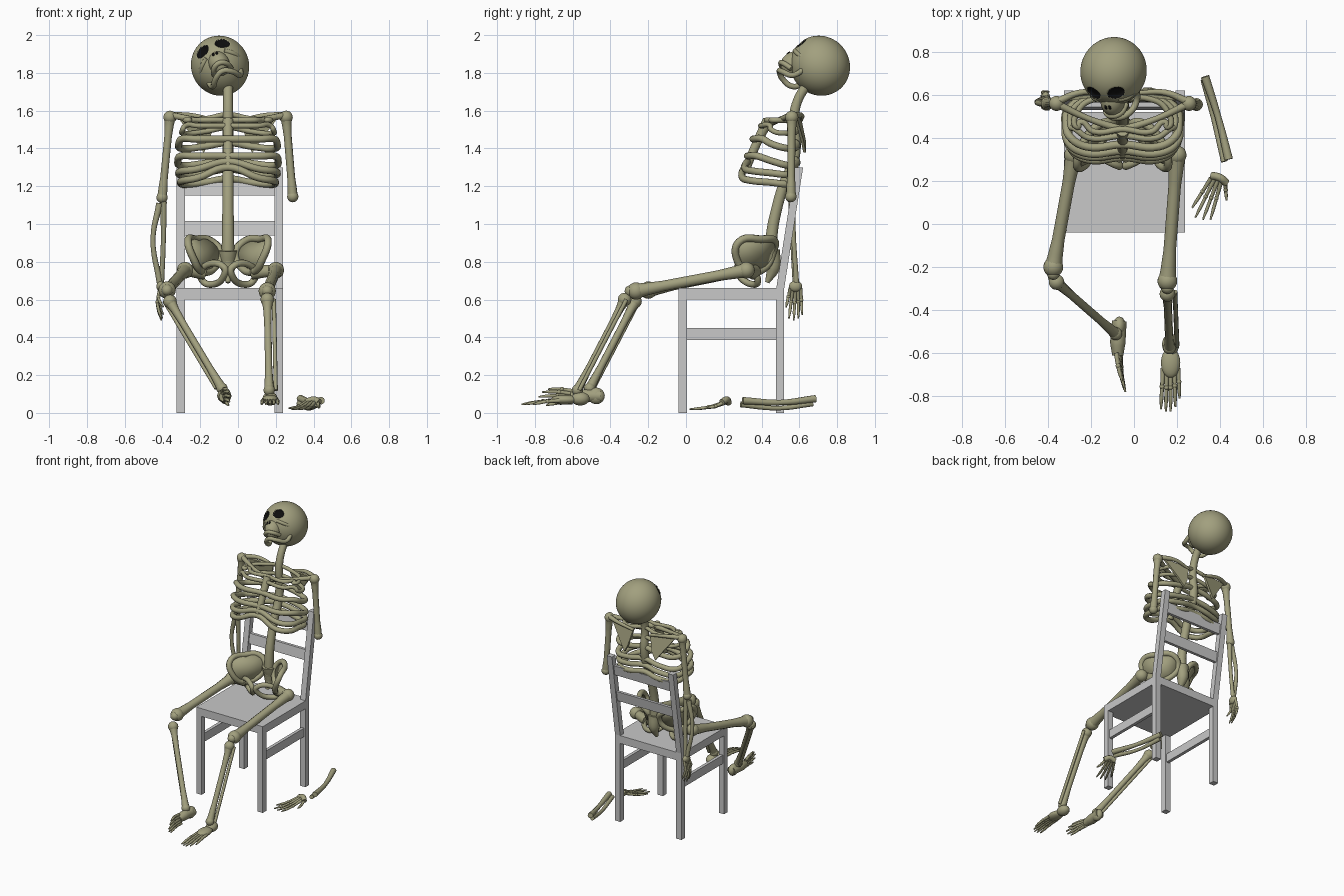
import bpy, bmesh, math
from mathutils import Vector, Matrix

cube = bpy.data.objects.get("Cube")
if cube:
    bpy.data.objects.remove(cube)


def material(name, rgb):
    mat = bpy.data.materials.new(name)
    mat.use_nodes = True
    mat.diffuse_color = (*rgb, 1)
    mat.node_tree.nodes["Principled BSDF"].inputs["Base Color"].default_value = (*rgb, 1)
    return mat


BONE = material("old bone", (.36, .35, .21))
GREY = material("chair grey", (.58, .58, .58))
BLACK = material("socket black", (.004, .004, .004))
MID = -.053  # body centre line


def add(name, mesh, mat, smooth=True):
    mesh.materials.clear()
    mesh.materials.append(mat)
    for poly in mesh.polygons:
        poly.use_smooth = smooth
        poly.material_index = 0
    ob = bpy.data.objects.new(name, mesh)
    bpy.context.scene.collection.objects.link(ob)
    return ob


def from_bmesh(name, bm, mat, smooth=True):
    bmesh.ops.recalc_face_normals(bm, faces=bm.faces)
    mesh = bpy.data.meshes.new(name)
    bm.to_mesh(mesh)
    bm.free()
    return add(name, mesh, mat, smooth)


def tube(name, points, radius, cyclic=False, mat=BONE):
    """Round tube through points; radius is one number or one per point."""
    radii = radius if isinstance(radius, (list, tuple)) else [radius] * len(points)
    curve = bpy.data.curves.new(name, 'CURVE')
    curve.dimensions = '3D'
    curve.bevel_depth = 1
    curve.bevel_resolution = 3
    curve.resolution_u = 6
    curve.use_fill_caps = True
    spline = curve.splines.new('BEZIER')
    spline.bezier_points.add(len(points) - 1)
    spline.use_cyclic_u = cyclic
    for bp, p, r in zip(spline.bezier_points, points, radii):
        bp.co, bp.radius = p, r
        bp.handle_left_type = bp.handle_right_type = 'AUTO'
    temp = bpy.data.objects.new(name + " path", curve)
    bpy.context.scene.collection.objects.link(temp)
    graph = bpy.context.evaluated_depsgraph_get()
    mesh = bpy.data.meshes.new_from_object(temp.evaluated_get(graph))
    bpy.data.objects.remove(temp)
    return add(name, mesh, mat)


def blob(name, centre, scale, frame=Matrix(), mat=BONE, detail=3):
    bm = bmesh.new()
    size = scale if isinstance(scale, tuple) else (scale,) * 3
    place = frame @ Matrix.Translation(centre) @ Matrix.Diagonal((*size, 1))
    bmesh.ops.create_icosphere(bm, subdivisions=detail, radius=1, matrix=place)
    return from_bmesh(name, bm, mat)


def bone(name, a, b, r, knob_a, knob_b):
    """Long bone: thin shaft flaring into a rounded joint at each end."""
    a, b = Vector(a), Vector(b)
    stops = (0, .1, .25, .75, .9, 1)
    tube(name, [a.lerp(b, t) for t in stops], [knob_a * .9, r * 1.2, r, r, r * 1.2, knob_b * .9])
    blob(name + "_upper_joint", a, knob_a)
    blob(name + "_lower_joint", b, knob_b)


def digits(name, root, tips, bend, across, r):
    """Fan of fingers or toes; across spreads the bases, bend arches them."""
    root, bend, across = Vector(root), Vector(bend), Vector(across)
    for i, tip in enumerate(tips):
        tip = Vector(tip)
        base = root + across * (i / (len(tips) - 1) - .5)
        pts = [base, base.lerp(tip, .45) + bend, base.lerp(tip, .75) + bend * .7, tip]
        tube(f"{name}_{i + 1}", pts, [r * 1.3, r, r, r * .5])
        blob(f"{name}_knuckle_{i + 1}", pts[1], r * 1.35, detail=2)


def box(name, lo, hi, lean=0):
    """Box from corner to corner; lean shifts the top back."""
    bm = bmesh.new()
    lo, hi = Vector(lo), Vector(hi)
    bmesh.ops.create_cube(bm, size=1, matrix=Matrix.Translation((lo + hi) / 2) @ Matrix.Diagonal((*(hi - lo), 1)))
    for v in bm.verts:
        if v.co.z > (lo.z + hi.z) / 2:
            v.co.y += lean
    return from_bmesh(name, bm, GREY, False)


# Chair
L, R, W = -.325, .237, .044
box("seat", (L, -.04, .6), (R, .52, .66))
for side, x in (("right", L), ("left", R - W)):
    box(f"{side}_front_leg", (x, -.04, 0), (x + W, .004, .6))
    box(f"{side}_back_leg", (x, .476, 0), (x + W, .52, .6))
    box(f"{side}_side_rail", (x + .01, 0, .385), (x + W - .01, .48, .45))
    box(f"{side}_back_post", (x, .478, .66), (x + W, .52, 1.3), .1)
for name, z in (("lower_slat", .94), ("upper_slat", 1.15)):
    y = .487 + (z - .66) * .156
    box(name, (L + W, y, z), (R - W, y + .022, z + .075), .012)

# Skull, in its own tilted frame: x across, y to the face, z to the crown
roll, tip = math.radians(23), math.radians(50)
across = Vector((math.cos(roll), 0, math.sin(roll)))
rise = Vector((-math.sin(roll), 0, math.cos(roll)))
ahead = Vector((0, -math.cos(tip), 0)) + rise * math.sin(tip)
crown = Vector((0, math.sin(tip), 0)) + rise * math.cos(tip)
skull = Matrix((-across, ahead, crown)).transposed().to_4x4()
skull.translation = (-.095, .71, 1.838)


def eye_distance(p):
    return math.hypot((abs(p.x) - .056) / .038, (p.z + .01) / .034) if p.y > 0 else 9


cranium = blob("cranium", (0, 0, 0), (.153, .163, .155), detail=6)
cranium.data.materials.append(BLACK)
for poly in cranium.data.polygons:
    poly.material_index = int(eye_distance(poly.center) < 1)
for v in cranium.data.vertices:  # sink the eye sockets
    v.co.y -= .02 * max(0, 1 - eye_distance(v.co) ** 4)
cranium.data.transform(skull)
blob("upper_jaw", (0, .1, -.1), (.055, .063, .072), skull)


def on_skull(points):
    return [skull @ Vector(p) for p in points]


def both(half):
    """Right half of a path plus its mirror image, middle point first."""
    return [(-x, y, z) for x, y, z in reversed(half[1:])] + list(half)


tube("upper_teeth_arch", on_skull(both([(0, .145, -.15), (.035, .125, -.15), (.048, .07, -.14)])), .014)
tube("lower_jaw", on_skull(both([(0, .115, -.185), (.045, .09, -.188), (.078, .025, -.165), (.092, .01, -.09)])), .015)
for s in (-1, 1):
    tube("cheekbone", on_skull([(s * .05, .135, -.06), (s * .09, .1, -.07), (s * .12, .03, -.065)]), .013)
    blob("nostril", (s * .01, .161, -.085), (.007, .004, .013), skull, BLACK, 2)

# Spine and breastbone
spine = [(.64, 1.74), (.59, 1.65), (.57, 1.55), (.58, 1.42), (.565, 1.32), (.515, 1.2), (.48, 1.08), (.455, .95), (.45, .8)]
tube("spine", [(MID, y, z) for y, z in spine], [.026, .026, .028, .03, .03, .03, .03, .032, .035])
tube("sacrum", [(MID, .45, .86), (MID, .46, .77), (MID, .43, .69)], [.05, .04, .012])
tube("breastbone", [(MID, .435, 1.55), (MID, .38, 1.44), (MID, .32, 1.3)], [.03, .025, .024])

# Ribs: front y, front z, drop to the side, back z, half width
ribs = [(.44, 1.55, 0, 1.55, .21), (.41, 1.52, 0, 1.48, .24), (.37, 1.45, 0, 1.4, .26),
        (.34, 1.36, 0, 1.31, .265), (.325, 1.33, .05, 1.26, .26), (.31, 1.3, .07, 1.21, .25)]
for i, (fy, fz, drop, bz, w) in enumerate(ribs):
    low = fz - drop
    half = [(0, fy, fz), (w * .65, fy - .01, low + drop * .2), (w * .94, fy + .035, low),
            (w, .45, (low + bz) / 2), (w * .94, .54, bz), (w * .5, .585, bz + .01), (0, .58, bz + .03)]
    loop = both(half)[1:]
    tube(f"rib_pair_{i + 1}", [(MID + x, y, z) for x, y, z in loop], .014 if i < 2 else .019, True)

# Shoulders and pelvis, mirrored about the centre line
ilium = [(.04, .46, .85), (.09, .47, .91), (.17, .4, .92), (.212, .28, .905), (.18, .27, .81), (.14, .33, .75), (.07, .42, .77)]
ischium = [(.14, .35, .76), (.02, .27, .77), (.02, .28, .73), (.09, .36, .68), (.135, .38, .7)]
for side, s in (("right", -1), ("left", 1)):
    def put(points):
        return [Vector((MID + s * x, y, z)) for x, y, z in points]

    tube(f"{side}_collarbone", put([(.3, .555, 1.575), (.16, .49, 1.55), (.01, .44, 1.53)]), [.018, .014, .018])
    tube(f"{side}_shoulder_ridge", put([(.3, .57, 1.575), (.2, .61, 1.575), (.07, .61, 1.55)]), [.018, .014, .01])
    bm = bmesh.new()
    blade = [bm.verts.new(p) for p in put([(.27, .585, 1.57), (.07, .61, 1.56), (.1, .635, 1.44), (.13, .635, 1.38), (.18, .62, 1.45)])]
    bm.faces.new(blade)
    plate = from_bmesh(f"{side}_shoulder_blade", bm, BONE, False)
    plate.modifiers.new("thickness", 'SOLIDIFY').thickness = .014

    tube(f"{side}_hip_rim", put(ilium), .02, True)
    tube(f"{side}_sitting_bone", put(ischium), .018, True)
    bm = bmesh.new()
    wing = [bm.verts.new(p) for p in put(ilium)]
    middle = bm.verts.new(sum((v.co for v in wing), Vector()) / len(wing) + Vector((0, .02, 0)))
    for a, b in zip(wing, wing[1:] + wing[:1]):
        bm.faces.new((a, b, middle))
    plate = from_bmesh(f"{side}_hip_wing", bm, BONE)
    plate.modifiers.new("thickness", 'SOLIDIFY').thickness = .012

# Arms: the right hangs, the left ends at the elbow
bone("right_upper_arm", (-.36, .56, 1.565), (-.402, .56, 1.14), .021, .035, .03)
bone("left_upper_arm", (.255, .56, 1.565), (.29, .555, 1.145), .021, .035, .03)
tube("right_outer_forearm", [(-.415, .56, 1.11), (-.45, .565, .92), (-.415, .58, .69)], [.018, .013, .016])
tube("right_inner_forearm", [(-.395, .56, 1.12), (-.395, .57, .92), (-.405, .585, .69)], [.018, .013, .014])
blob("right_wrist", (-.41, .58, .67), (.022, .035, .03))
digits("right_finger", (-.41, .58, .66), [(-.395, .53, .56), (-.405, .545, .5), (-.405, .57, .49), (-.4, .595, .5), (-.395, .615, .52)],
       (-.018, 0, 0), (0, .055, 0), .008)

# Loose forearm and hand on the floor
tube("loose_forearm_upper", [(.33, .685, .075), (.39, .5, .055), (.44, .3, .065)], [.02, .015, .02])
tube("loose_forearm_lower", [(.325, .67, .05), (.37, .49, .025), (.42, .29, .045)], [.016, .012, .016])
tube("loose_wrist", [(.36, .225, .055), (.4, .215, .07), (.43, .19, .055)], .018)
digits("loose_finger", (.39, .205, .055), [(.27, .075, .025), (.285, .03, .02), (.32, .02, .02), (.355, .02, .02), (.43, .11, .03)],
       (0, 0, -.008), (.065, -.015, 0), .008)

# Legs: hip, knee, shin top, ankle
legs = {"right": ((-.28, .32, .755), (-.375, -.2, .65), (-.36, -.27, .59), (-.085, -.51, .13), (-.03, .02, 0)),
        "left": ((.2, .32, .755), (.155, -.265, .645), (.155, -.325, .6), (.165, -.575, .12), (.035, .01, 0))}
for side, (hip, knee, shin, ankle, offset) in legs.items():
    s = 1 if side == "left" else -1
    bone(f"{side}_thigh", hip, knee, .029, .044, .046)
    tube(f"{side}_thigh_neck", [(MID + s * .13, .36, .745), hip], [.04, .03])
    blob(f"{side}_knee_cap", Vector(knee) + Vector((0, -.03, 0)), .03)
    bone(f"{side}_shin", shin, ankle, .019, .036, .03)
    tube(f"{side}_calf_bone", [Vector(p) + Vector(offset) for p in (shin, ankle)], .011)

# Feet: the right rests on its edge, the left lies flat
tube("right_heel", [(-.068, -.45, .09), (-.075, -.55, .09), (-.075, -.61, .085)], [.034, .036, .026])
blob("right_heel_ball", (-.068, -.475, .09), (.03, .045, .044))
digits("right_toe", (-.072, -.6, .085), [(-.055, -.73, .125), (-.045, -.76, .11), (-.04, -.78, .085), (-.045, -.77, .06), (-.05, -.74, .04)],
       (-.004, 0, .006), (.02, 0, -.06), .009)
blob("left_heel", (.17, -.56, .075), (.04, .05, .036))
blob("left_instep", (.17, -.645, .07), (.045, .07, .026))
digits("left_toe", (.17, -.67, .065), [(.125, -.86, .045), (.148, -.87, .045), (.17, -.87, .045), (.192, -.85, .045), (.212, -.81, .045)],
       (0, 0, .005), (.07, 0, 0), .009)
